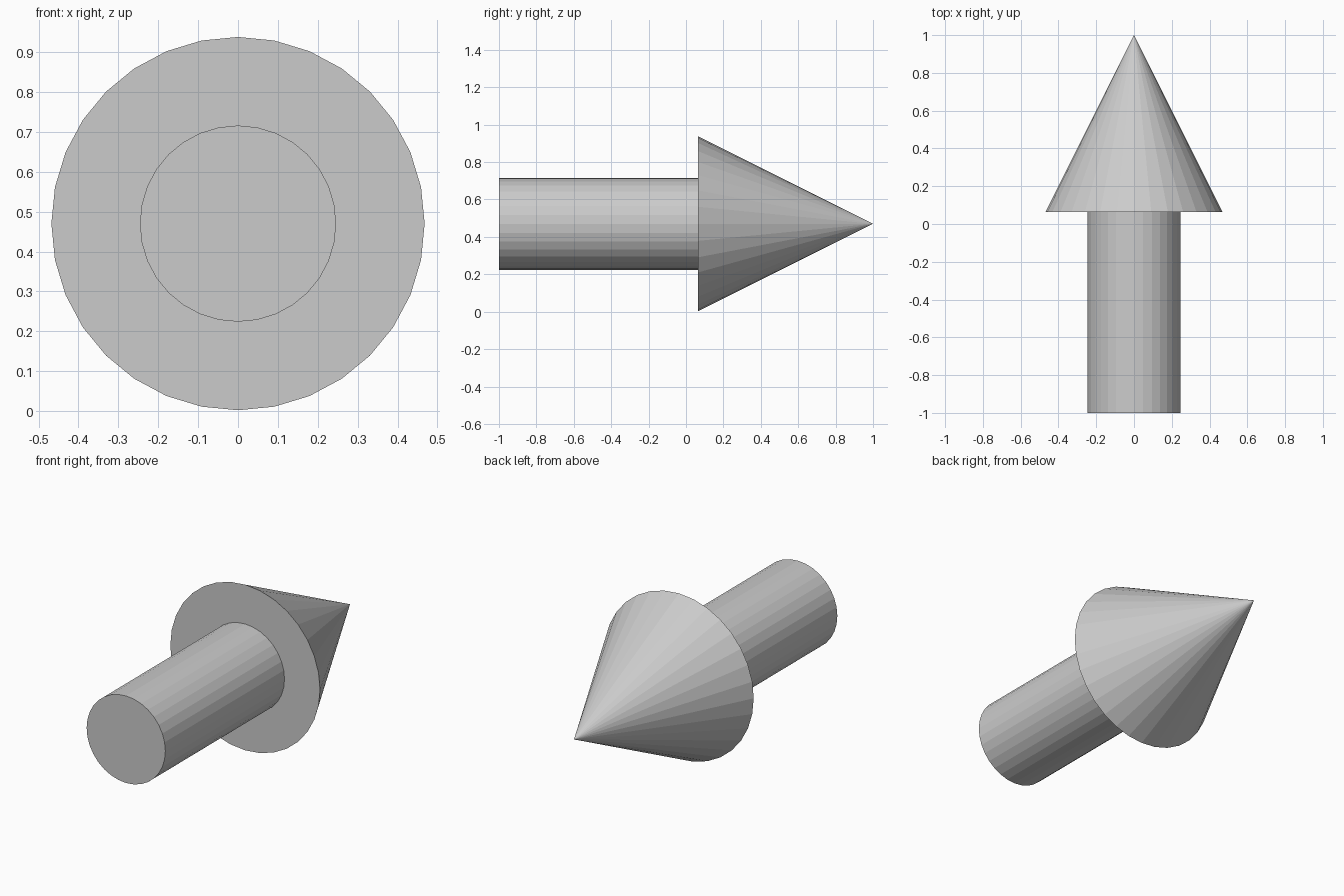
import bpy
import math

cube = bpy.data.objects.get("Cube")
if cube:
    bpy.data.objects.remove(cube, do_unlink=True)

SIDES = 32
AXIS_Z = 0.47       # height of the arrow's axis
HEAD_BASE = 0.064   # y where the head meets the shaft

# Single grey material
grey = bpy.data.materials.new("plain_grey")
grey.use_nodes = True
colour = (0.6, 0.6, 0.6, 1.0)
grey.diffuse_color = colour
grey.node_tree.nodes["Principled BSDF"].inputs["Base Color"].default_value = colour


def round_part(name, radius_front, radius_back, y_front, y_back):
    """Flat-shaded round part lying along y."""
    bpy.ops.mesh.primitive_cone_add(
        vertices=SIDES, radius1=radius_front, radius2=radius_back,
        depth=y_back - y_front, location=(0, (y_front + y_back) / 2, AXIS_Z),
        rotation=(-math.pi / 2, 0, 0))
    part = bpy.context.object
    part.name = name
    part.data.materials.append(grey)
    return part


# Shaft, seated slightly inside the head
round_part("arrow_shaft", 0.246, 0.246, -1.0, HEAD_BASE + 0.02)

# Pointed head
round_part("arrow_head", 0.468, 0.0, HEAD_BASE, 1.0)
